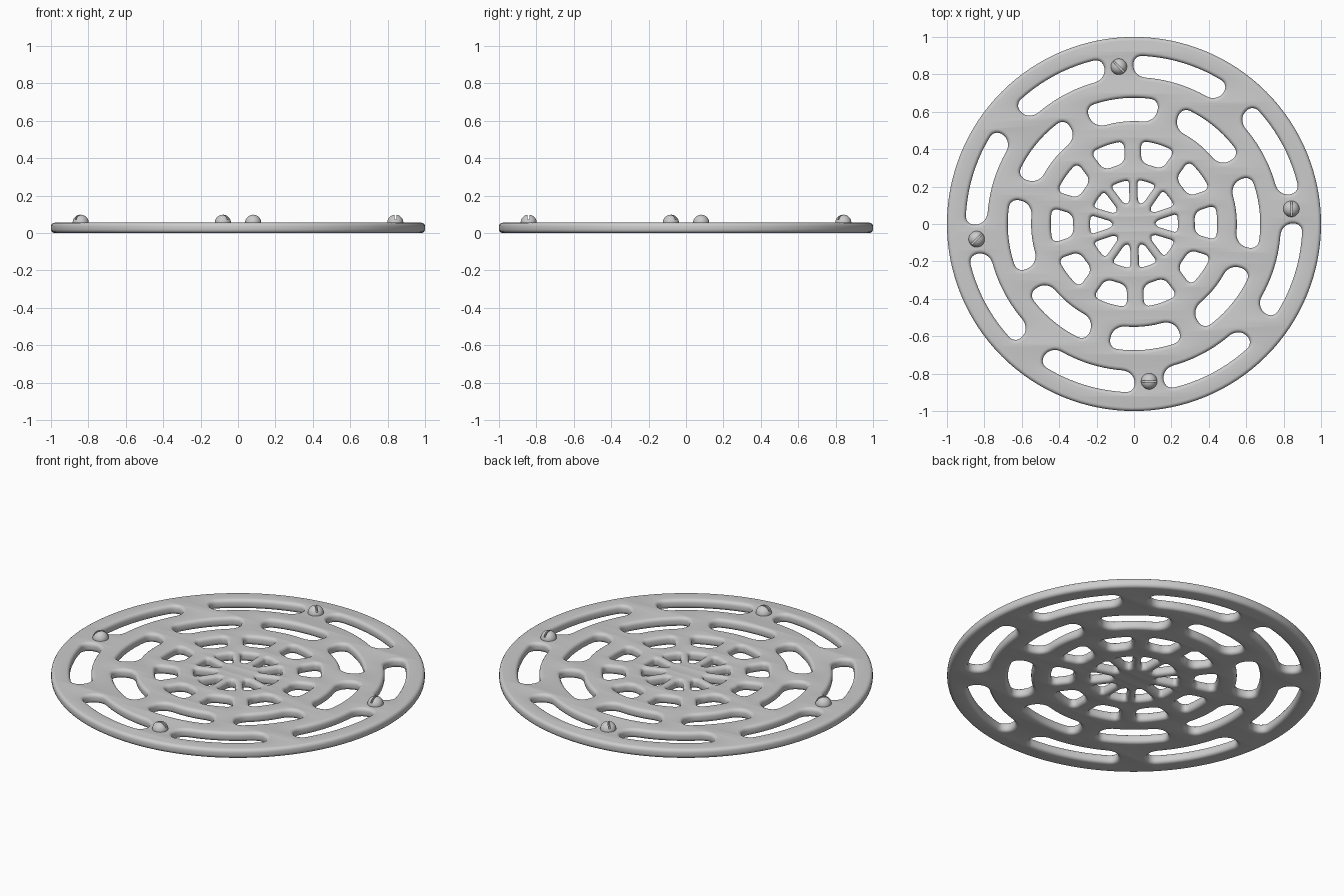
import bpy, bmesh, math
from math import pi, sin, cos, asin, radians

if "Cube" in bpy.data.objects:
    bpy.data.objects.remove(bpy.data.objects["Cube"])

THICK = 0.055
BEVEL = 0.02
TURN = radians(5.5)


def make_material(name, grey):
    mat = bpy.data.materials.new(name)
    mat.use_nodes = True
    colour = (grey, grey, grey, 1)
    mat.diffuse_color = colour
    mat.node_tree.nodes["Principled BSDF"].inputs["Base Color"].default_value = colour
    return mat


metal = make_material("light grey metal", 0.6)


def select_only(obj):
    bpy.ops.object.select_all(action='DESELECT')
    obj.select_set(True)
    bpy.context.view_layer.objects.active = obj


def add_loop(curve, points):
    spline = curve.splines.new('POLY')
    spline.points.add(len(points) - 1)
    for p, (x, y) in zip(spline.points, points):
        p.co = (x, y, 0, 1)
    spline.use_cyclic_u = True


def slot_outline(r_in, r_out, count, gap, corner, angle):
    """Rounded slot bent round the centre, leaving an even gap to its neighbours."""
    r_in, r_out, gap, corner = r_in - BEVEL, r_out + BEVEL, gap - 2 * BEVEL, corner + BEVEL
    mid, half = (r_in + r_out) / 2, (r_out - r_in) / 2
    corner = min(corner, half * 0.98)
    cv = corner / half
    local = []
    for q, (su, sv) in enumerate([(1, 1), (-1, 1), (-1, -1), (1, -1)]):
        for k in range(8):
            a = q * pi / 2 + k / 7 * pi / 2
            v = sv * (1 - cv) + cv * sin(a)
            r = mid + half * v
            reach = pi / count - asin(gap / 2 / r)
            cu = min(corner / (reach * r), 0.98)
            local.append((su * (1 - cu) + cu * cos(a), v))
    # extra points along the long curved sides
    full = []
    for i, (u, v) in enumerate(local):
        u2, v2 = local[(i + 1) % len(local)]
        steps = 10 if i in (7, 23) else 1
        full += [(u + (u2 - u) * s / steps, v + (v2 - v) * s / steps) for s in range(steps)]
    points = []
    for u, v in full:
        r = mid + half * v
        t = angle + u * (pi / count - asin(gap / 2 / r))
        points.append((r * cos(t), r * sin(t)))
    return points


# Grate plate: a disc outline with four rings of slots, extruded and rounded
curve = bpy.data.curves.new("grate_plate", 'CURVE')
curve.dimensions = '2D'
curve.fill_mode = 'BOTH'
curve.extrude = THICK / 2 - BEVEL
curve.bevel_depth = BEVEL
curve.bevel_resolution = 3
rim = 1 - BEVEL
add_loop(curve, [(rim * cos(i * pi / 64), rim * sin(i * pi / 64)) for i in range(128)])

# inner radius, outer radius, slot count, gap, corner radius, first angle
rings = [
    (0.785, 0.90, 8, 0.155, 0.055, TURN + pi / 8),
    (0.55, 0.675, 8, 0.115, 0.055, TURN),
    (0.325, 0.445, 10, 0.09, 0.035, radians(1)),
    (0.115, 0.235, 10, 0.045, 0.02, radians(1)),
]
for r_in, r_out, count, gap, corner, start in rings:
    for i in range(count):
        add_loop(curve, slot_outline(r_in, r_out, count, gap, corner, start + i * 2 * pi / count))

plate = bpy.data.objects.new("grate_plate", curve)
bpy.context.collection.objects.link(plate)
plate.location.z = THICK / 2
select_only(plate)
bpy.ops.object.convert(target='MESH')
plate = bpy.context.object
bm = bmesh.new()
bm.from_mesh(plate.data)
bmesh.ops.remove_doubles(bm, verts=bm.verts, dist=0.0001)
bmesh.ops.recalc_face_normals(bm, faces=bm.faces)
bm.to_mesh(plate.data)
bm.free()
plate.data.materials.clear()
plate.data.materials.append(metal)
bpy.ops.object.shade_smooth_by_angle(angle=radians(40))


# Domed screws with a driver slot
def add_screw(name, angle, slot_angle):
    x, y = 0.845 * cos(angle), 0.845 * sin(angle)
    bpy.ops.mesh.primitive_uv_sphere_add(segments=32, ring_count=16, radius=0.043,
                                         location=(x, y, THICK))
    screw = bpy.context.object
    screw.name = name
    screw.data.materials.append(metal)
    bpy.ops.mesh.primitive_cube_add(size=1, location=(x, y, THICK + 0.043),
                                    rotation=(0, 0, slot_angle))
    cutter = bpy.context.object
    cutter.name = name + "_slot_cutter"
    cutter.scale = (0.12, 0.01, 0.05)
    cut = screw.modifiers.new("driver_slot", 'BOOLEAN')
    cut.operation = 'DIFFERENCE'
    cut.solver = 'EXACT'
    cut.object = cutter
    select_only(screw)
    bpy.ops.object.modifier_apply(modifier=cut.name)
    bpy.data.objects.remove(cutter)
    # keep only the part above the plate's underside
    bm = bmesh.new()
    bm.from_mesh(screw.data)
    bmesh.ops.bisect_plane(bm, geom=bm.verts[:] + bm.edges[:] + bm.faces[:],
                           plane_co=(0, 0, -0.01), plane_no=(0, 0, 1), clear_inner=True)
    bmesh.ops.holes_fill(bm, edges=[e for e in bm.edges if e.is_boundary])
    bm.to_mesh(screw.data)
    bm.free()
    bpy.ops.object.shade_smooth_by_angle(angle=radians(40))


for i, (side, turn) in enumerate([("right", 90), ("back", -45), ("left", 45), ("front", 0)]):
    add_screw(side + "_screw", TURN + i * pi / 2, radians(turn))
